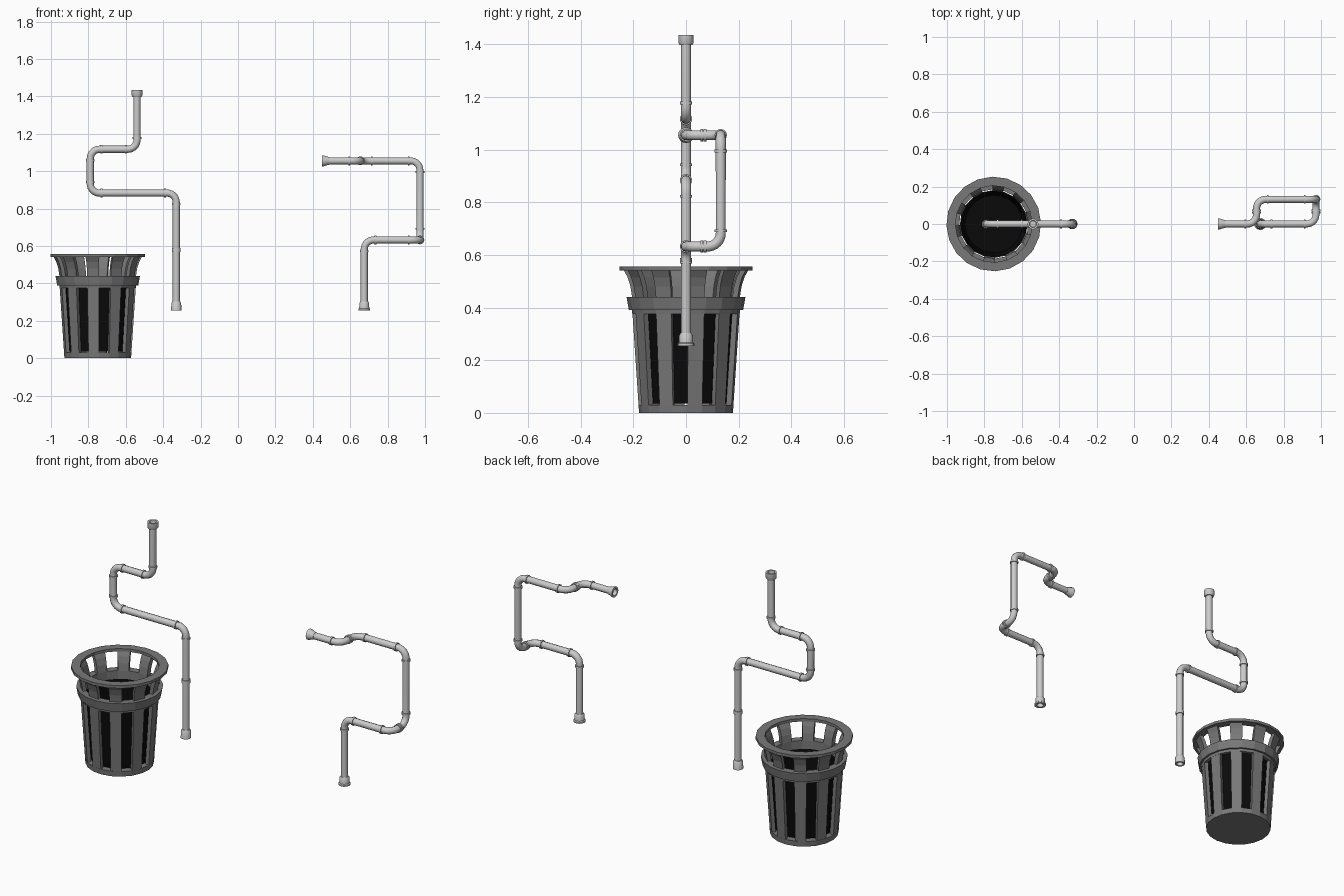
import bpy, bmesh
from math import radians, pi, sin, cos
from mathutils import Vector, Matrix

cube = bpy.data.objects.get("Cube")
if cube:
    bpy.data.objects.remove(cube, do_unlink=True)


def material(name, value):
    mat = bpy.data.materials.new(name)
    mat.use_nodes = True
    colour = (value, value, value, 1)
    mat.diffuse_color = colour
    mat.node_tree.nodes["Principled BSDF"].inputs["Base Color"].default_value = colour
    return mat


PIPE = material("light_grey_pipe", 0.6)
METAL = material("dark_grey_metal", 0.19)
BLACK = material("black_liner", 0.003)


def add_lathe(bm, profile, matrix, sides, start=0.0, steps=None, closed=True):
    """Revolve an (r, z) profile; fewer steps than sides makes a capped sector."""
    full = steps is None
    count = sides if full else steps + 1
    rings = []
    for i in range(count):
        a = start + 2 * pi * i / sides
        rings.append([bm.verts.new(matrix @ Vector((r * cos(a), r * sin(a), z)))
                      for r, z in profile])
    n = len(profile)
    for i in range(count if full else count - 1):
        a, b = rings[i], rings[(i + 1) % count]
        for j in range(n if closed else n - 1):
            k = (j + 1) % n
            bm.faces.new((a[j], b[j], b[k], a[k]))
    if not full:
        bm.faces.new(rings[0])
        bm.faces.new(rings[-1])


def finish(name, bm, mat, smooth=False):
    bmesh.ops.remove_doubles(bm, verts=bm.verts, dist=1e-5)
    bmesh.ops.recalc_face_normals(bm, faces=bm.faces)
    mesh = bpy.data.meshes.new(name)
    bm.to_mesh(mesh)
    bm.free()
    return place(name, mesh, mat, smooth)


def place(name, mesh, mat, smooth):
    mesh.materials.clear()
    mesh.materials.append(mat)
    obj = bpy.data.objects.new(name, mesh)
    bpy.context.collection.objects.link(obj)
    if smooth:
        bpy.ops.object.select_all(action='DESELECT')
        obj.select_set(True)
        bpy.context.view_layer.objects.active = obj
        bpy.ops.object.shade_smooth_by_angle(angle=radians(40))
    return obj


# Litter bin: rings, slats and liner share one faceted layout
SIDES = 20
TURN = radians(-70)
BIN = Matrix.Translation((-0.75, 0, 0))


def bin_part(name, profile, mat=METAL, closed=True):
    bm = bmesh.new()
    add_lathe(bm, profile, BIN, SIDES, TURN, closed=closed)
    return finish(name, bm, mat)


bin_part("bin_base", [(0, 0), (0.178, 0), (0.181, 0.03), (0.155, 0.03), (0, 0.03)])
bin_part("bin_band", [(0.185, 0.375), (0.204, 0.375), (0.206, 0.39),
                      (0.217, 0.39), (0.226, 0.44), (0.185, 0.44)])
bin_part("bin_rim", [(0.205, 0.54), (0.253, 0.54), (0.253, 0.556), (0.205, 0.556)])
bin_part("bin_liner", [(0, 0.035), (0.154, 0.035), (0.178, 0.395)], BLACK, closed=False)

outer = [(0.179, 0.01), (0.204, 0.385), (0.205, 0.44), (0.211, 0.48), (0.222, 0.515), (0.238, 0.545)]
inner = [(r - 0.022, z) for r, z in reversed(outer)]
bm = bmesh.new()
for i in range(SIDES // 2):
    add_lathe(bm, outer + inner, BIN, SIDES, TURN + 4 * pi * i / SIDES, steps=1)
finish("bin_slats", bm, METAL)

# Pipes: rounded paths with collars at the elbows and sockets at the ends
RADIUS = 0.019
BEND = 0.05
COLLAR = [(0.012, -0.005), (0.0235, -0.005), (0.0235, 0.005), (0.012, 0.005)]


def along(point, direction):
    return Matrix.Translation(point) @ direction.to_track_quat('Z', 'Y').to_matrix().to_4x4()


def rounded(points):
    path = [points[0]]
    for before, corner, after in zip(points, points[1:], points[2:]):
        a = (corner - before).normalized()
        b = (after - corner).normalized()
        centre = corner + (b - a) * BEND
        for i in range(9):
            t = pi / 2 * i / 8
            path.append(centre + (a * sin(t) - b * cos(t)) * BEND)
    return path + [points[-1]]


def pipe(name, corners, sockets, extra_collars=()):
    pts = [Vector(c) for c in corners]
    ends = [(pts[0], (pts[1] - pts[0]).normalized()), (pts[-1], (pts[-2] - pts[-1]).normalized())]
    # Tube, stopped short of the open socket mouths
    line = list(pts)
    line[0] = pts[0] + ends[0][1] * 0.02
    line[-1] = pts[-1] + ends[1][1] * 0.02
    path = rounded(line)
    curve = bpy.data.curves.new(name + "_path", 'CURVE')
    curve.dimensions = '3D'
    curve.bevel_depth = RADIUS
    curve.bevel_resolution = 3
    curve.use_fill_caps = True
    spline = curve.splines.new('POLY')
    spline.points.add(len(path) - 1)
    for p, co in zip(spline.points, path):
        p.co = (*co, 1)
    temp = bpy.data.objects.new(name + "_path", curve)
    bpy.context.collection.objects.link(temp)
    bpy.context.view_layer.update()
    graph = bpy.context.evaluated_depsgraph_get()
    mesh = bpy.data.meshes.new_from_object(temp.evaluated_get(graph))
    bpy.data.objects.remove(temp, do_unlink=True)
    place(name + "_tube", mesh, PIPE, True)
    # Collars either side of every elbow
    bm = bmesh.new()
    for before, corner, after in zip(pts, pts[1:], pts[2:]):
        for other in (before, after):
            d = (other - corner).normalized()
            add_lathe(bm, COLLAR, along(corner + d * (BEND + 0.01), d), 16)
    for point in extra_collars:
        add_lathe(bm, COLLAR, along(Vector(point), Vector((0, 0, 1))), 16)
    finish(name + "_collars", bm, PIPE, True)
    # End sockets
    bm = bmesh.new()
    for (point, d), profile in zip(ends, sockets):
        add_lathe(bm, profile, along(point, d), 16)
    finish(name + "_sockets", bm, PIPE, True)


CUP = [(0.019, 0), (0.029, 0), (0.029, 0.03), (0.024, 0.038), (0.015, 0.038)]
SLEEVE = [(0.018, 0), (0.028, 0), (0.026, 0.04), (0.021, 0.048), (0.015, 0.048)]
BELL = [(0.019, 0), (0.03, 0), (0.03, 0.006), (0.024, 0.022), (0.02, 0.04), (0.015, 0.04)]
FLANGE = [(0.019, 0), (0.032, 0), (0.032, 0.008), (0.027, 0.012),
          (0.026, 0.04), (0.021, 0.048), (0.015, 0.048)]

pipe("right_pipe",
     [(-0.54, 0, 1.435), (-0.54, 0, 1.117), (-0.79, 0, 1.117), (-0.79, 0, 0.883),
      (-0.33, 0, 0.883), (-0.33, 0, 0.255)],
     (CUP, SLEEVE), [(-0.33, 0, 0.574), (-0.33, 0, 0.583)])

pipe("left_pipe",
     [(0.45, 0, 1.055), (0.655, 0, 1.055), (0.655, 0.132, 1.055), (0.973, 0.132, 1.055),
      (0.973, 0.132, 0.632), (0.973, 0, 0.632), (0.675, 0, 0.632), (0.675, 0, 0.255)],
     (BELL, FLANGE))
